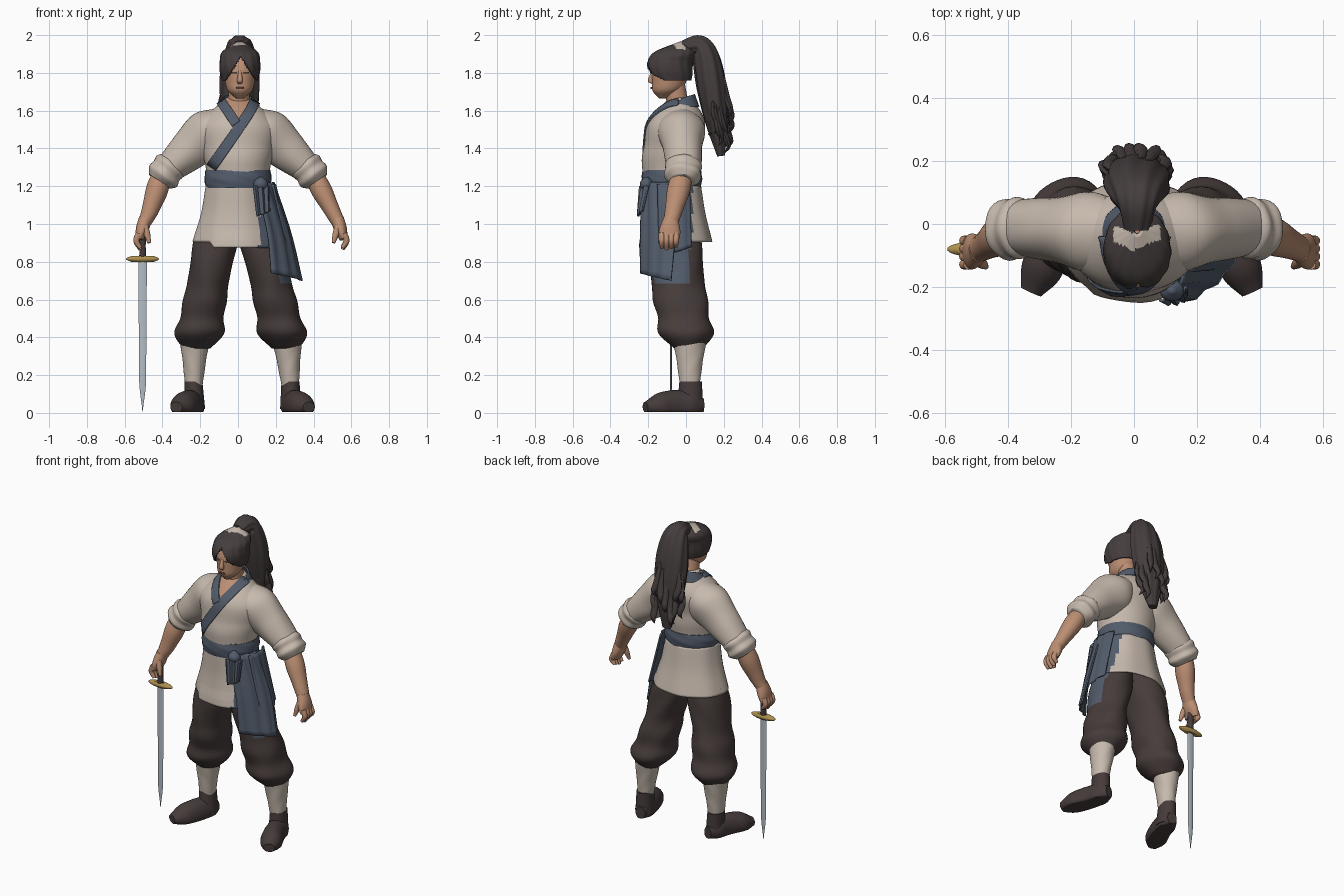
import bpy, bmesh, math, random
from mathutils import Vector
from mathutils.bvhtree import BVHTree

random.seed(4)
cube = bpy.data.objects.get("Cube")
if cube:
    bpy.data.objects.remove(cube, do_unlink=True)
parts = []
ALONG_X, ALONG_Y, ALONG_Z = Vector((1, 0, 0)), Vector((0, 1, 0)), Vector((0, 0, 1))


def material(name, *rgb):
    m = bpy.data.materials.new(name)
    m.use_nodes = True
    m.diffuse_color = (*rgb, 1)
    m.node_tree.nodes["Principled BSDF"].inputs["Base Color"].default_value = (*rgb, 1)
    return m


linen = material("linen", .57, .49, .42)
blue = material("slate blue cloth", .085, .107, .147)
dark = material("dark trousers", .062, .046, .043)
hair = material("dark hair", .06, .047, .047)
skin = material("skin", .5, .27, .17)
lips = material("lips", .27, .12, .08)
leather = material("boot leather", .06, .044, .043)
steel = material("steel", .45, .51, .56)
gold = material("gold", .42, .28, .08)


def curve(points, t):
    """Smooth value through evenly spaced numbers or vectors, t from start to end."""
    first, last = 2 * points[0] - points[1], 2 * points[-1] - points[-2]
    padded = [first, *points, last]
    i = min(int(t * (len(points) - 1)), len(points) - 2)
    t = t * (len(points) - 1) - i
    a, b, c, d = padded[i:i + 4]
    m, n = (c - a) / 2, (d - b) / 2
    ease = t * t * (3 - 2 * t)
    return b * (1 - ease) + c * ease + m * (t * (1 - t) ** 2) - n * (t * t * (1 - t))


def bridge(bm, rows, closed):
    for a, b in zip(rows, rows[1:]):
        for k in range(len(a) if closed else len(a) - 1):
            j = (k + 1) % len(a)
            bm.faces.new((a[k], a[j], b[j], b[k]))


def finish(name, bm, mats, rule=None, thick=0):
    bmesh.ops.recalc_face_normals(bm, faces=bm.faces[:])
    mesh = bpy.data.meshes.new(name)
    for m in mats:
        mesh.materials.append(m)
    if rule:
        for f in bm.faces:
            f.material_index = int(rule(f.calc_center_median()))
    bm.to_mesh(mesh)
    bm.free()
    ob = bpy.data.objects.new(name, mesh)
    bpy.context.collection.objects.link(ob)
    if thick:
        mod = ob.modifiers.new("thickness", "SOLIDIFY")
        mod.thickness, mod.offset = thick, 0
    parts.append(ob)
    return ob


def loft(name, path, widths, depth, *mats, seg=32, rows=24, ref=None, ripple=0, waves=5, twist=.5,
         rule=None, cut=None, thick=0, move=None):
    """Skin over ellipses along a path; depth is relative to width; rings stay level unless ref is set."""
    bm = bmesh.new()
    path = [Vector(p) for p in path]
    loops = []
    for i in range(rows + 1):
        t = i / rows
        center, width = curve(path, t), max(curve(widths, t), .001)
        u, v = ALONG_X, ALONG_Y
        if ref:
            tangent = curve(path, min(t + .01, 1)) - curve(path, max(t - .01, 0))
            u = tangent.cross(ref).normalized()
            v = u.cross(tangent).normalized()
        v = v * (curve(depth, t) if isinstance(depth, list) else depth)
        loop = []
        for k in range(seg):
            a = math.tau * k / seg
            r = width * (1 + ripple * math.sin(waves * a + twist * i))
            p = center + (u * math.cos(a) + v * math.sin(a)) * r
            loop.append(bm.verts.new(move(p) if move else p))
        loops.append(loop)
    bridge(bm, loops, True)
    if not thick:
        bm.faces.new(loops[0])
        bm.faces.new(loops[-1])
    if cut:
        gone = [f for f in bm.faces if cut(f.calc_center_median())]
        bmesh.ops.delete(bm, geom=gone, context="FACES")
    return finish(name, bm, mats, rule, thick)


def sheet(name, left, right, mat, bulge=0, fold=0, tree=None, cols=12, rows=16):
    """Cloth strip between two edges, bulged outward or laid on a surface from the front."""
    bm = bmesh.new()
    grid = []
    for i in range(rows + 1):
        a, b = (curve([Vector(p) for p in edge], i / rows) for edge in (left, right))
        line = []
        for k in range(cols + 1):
            t = k / cols
            p = a.lerp(b, t)
            if tree:
                hit = tree.ray_cast(Vector((p.x, -1, p.z)), ALONG_Y)[0]
                p.y = hit.y - .004 if hit else -.04
            else:
                out = Vector((p.x, p.y, 0)).normalized()
                p += out * (bulge * math.sin(math.pi * t) + fold * math.sin(3 * math.tau * t))
            line.append(bm.verts.new(p))
        grid.append(line)
    bridge(bm, grid, False)
    return finish(name, bm, [mat], thick=.009)


def band(name, line, width, mat, target):
    """Strip of even width along an x, z line, laid on the front of a part."""
    tree = BVHTree.FromPolygons([v.co for v in target.data.vertices],
                                [p.vertices[:] for p in target.data.polygons])
    line = [Vector((x, 0, z)) for x, z in line]
    left, right = [], []
    for i, p in enumerate(line):
        along = line[min(i + 1, len(line) - 1)] - line[max(i - 1, 0)]
        side = along.cross(ALONG_Y).normalized() * width / 2
        left.append(p + side)
        right.append(p - side)
    sheet(name, left, right, mat, tree=tree)


# Tunic body with bare chest opening, crossed collar
tunic = loft("tunic_body", [(0, -.08, 1.2), (0, -.07, 1.4), (0, -.03, 1.67)],
             [.16, .17, .19, .2, .06], [.9, .9, .75, .9], linen, skin, seg=64, rows=40,
             rule=lambda c: c.y < -.04 and c.z > 1.53 and abs(c.x) < (c.z - 1.52) * .55)
band("collar_over", [(.09, 1.65), (.04, 1.56), (-.14, 1.3)], .055, blue, tunic)
band("collar_under", [(-.09, 1.65), (-.01, 1.53)], .05, blue, tunic)
loft("collar_neck", [(0, -.03, 1.62), (0, -.025, 1.685)], [.1, .07], .95,
     blue, thick=.012, cut=lambda c: c.y < -.06 or c.z > 1.67 - c.y * .2 + c.y * .6)

# Waist sash, skirt and hanging sash ends
loft("waist_sash", [(0, -.075, 1.19), (0, -.075, 1.285)], [.17, .178, .172], .9, blue, ripple=.006)
skirt = loft("tunic_skirt", [(0, -.07, 1.2), (0, -.05, .905)], [.165, .19, .235], [.87, .78],
             linen, blue, seg=56, thick=.012, ripple=.012, waves=8, twist=0,
             rule=lambda c: c.x > .11 and c.y < .03)
for v in skirt.data.vertices:
    if v.co.y < -.12 and -.13 < v.co.x < .17 and v.co.z < .96:
        v.co.z -= .03
        v.co.y -= .01
sheet("hanging_sash", [(.09, -.23, 1.22), (.155, -.24, .95), (.175, -.24, .74)],
      [(.19, -.08, 1.22), (.28, -.06, .95), (.34, -.08, .7)], blue, bulge=.02, fold=.006)
sheet("side_sash", [(.18, -.15, 1.21), (.27, -.14, .82)], [(.17, .02, 1.21), (.25, .03, .88)],
      blue, bulge=.02, fold=.004)
sheet("short_sash_end", [(.08, -.24, 1.2), (.1, -.25, 1.04)], [(.17, -.2, 1.2), (.17, -.23, 1.07)],
      blue, bulge=.01, fold=.006)
loft("sash_knot", [(.12, -.21, 1.17), (.12, -.21, 1.25)], [.01, .035, .035, .01], .9, blue)

# Neck, head and face
loft("neck", [(0, -.04, 1.6), (.01, -.06, 1.75)], [.06, .053], 1, skin)
head = loft("head", [(.01, -.12, 1.665), (.01, -.09, 1.75), (.01, -.07, 1.92)],
            [.02, .062, .078, .083, .05], 1.15, skin)
loft("nose", [(.01, -.17, 1.82), (.01, -.187, 1.76), (.01, -.17, 1.74)], [.006, .015, .01], 1, skin)
band("mouth", [(-.01, 1.72), (.03, 1.72)], .008, lips, head)
for s, label in ((1, "left"), (-1, "right")):
    band(label + "_eye", [(.01 + s * .02, 1.8), (.01 + s * .045, 1.8)], .008, lips, head)

# Hair cap parted over the brow, with a cloth tie on the crown
loft("hair_cap", [(.01, -.08, 1.76), (.01, -.083, 1.86), (.01, -.02, 1.96)], [.088, .1, .1, .087, .01],
     1.15, hair, linen, seg=80, rows=48, thick=.012, ripple=.015, waves=14, twist=.1,
     rule=lambda c: c.z > 1.92 and abs(c.y + .055 - abs(c.x) * .4) < .025 and abs(c.x - .01) < .07,
     cut=lambda c: c.y < -.08 and abs(c.x - .015) < (1.885 - c.z) * .65)

# Ponytail and loose curling strands
loft("ponytail", [(.01, -.02, 1.93), (.01, .085, 1.93), (.01, .14, 1.7), (.01, .185, 1.36)],
     [.04, .05, .068, .078, .065, .02], [1, 1.3, 1.4], hair, seg=56, rows=40,
     ref=ALONG_X, ripple=.04, waves=9, twist=.12)
for i in range(18):
    a = math.tau * i / 18
    x, y, z = .01 + .095 * math.cos(a), .17 + .055 * math.sin(a), random.uniform(1.46, 1.68)
    sway = random.uniform(-.02, .02)
    loft("hair_strand", [(x * .8, y - .02, z + .12), (x, y, z), (x + sway, y + .02, z - .06), (x, y, z - .1)],
         [.01, .022, .016, 0], .8, hair, seg=8, rows=12, ref=ALONG_Y)

# Arms and legs, mirrored with a slightly wider stance on the left
for s, label in ((1, "left_"), (-1, "right_")):
    def arm(p):
        shift = .036 * min(1, max(0, (1.25 - p.z) / .2)) if s < 0 else 0
        return Vector((s * (p.x - shift), p.y, p.z))

    def leg(p):
        shift = .05 * max(0, 1 - p.z) if s < 0 else 0
        return Vector((s * (p.x - shift), p.y, max(p.z, .004)))

    loft(label + "sleeve", [(.06, -.03, 1.55), (.2, -.02, 1.44), (.36, -.01, 1.3)], [.08, .13, .11, .08],
         [1.2, .9, 1.1], linen, ref=ALONG_Y, ripple=.012, twist=.2, move=arm)
    loft(label + "rolled_cuff", [(.335, -.01, 1.335), (.425, -.02, 1.225)], [.06, .088, .084, .088, .06], 1.1,
         linen, ref=ALONG_Y, ripple=.02, twist=.2, move=arm)
    loft(label + "forearm", [(.4, -.02, 1.26), (.53, -.08, 1.01)], [.05, .055, .045, .036], 1.1,
         skin, ref=ALONG_Y, move=arm)
    loft(label + "palm", [(.525, -.08, 1.03), (.56, -.09, .92)], [.035, .034, .022], [1.1, 1.6, 2.4],
         skin, ref=ALONG_Y, move=arm)
    for i in range(4):
        y, low = -.128 + .025 * i, .865 + .008 * abs(i - 1)
        loft(label + "finger", [(.56, y, .95), (.574, y, .91), (.553, y, low)], [.017, .016, .01], 1,
             skin, seg=12, rows=12, ref=ALONG_Y, move=arm)
    loft(label + "thumb", [(.53, -.115, .99), (.505, -.135, .9)], [.018, .017, .009], 1,
         skin, seg=12, rows=12, ref=ALONG_Y, move=arm)

    loft(label + "trouser_leg", [(.1, -.05, 1), (.172, -.043, .7), (.252, .015, .34)],
         [.1, .115, .118, .115, .11, .108, .118, .116, .132, .07], [1, 1.28, 1.05], dark, blue, seg=40, rows=48,
         ripple=.022, waves=4, twist=.3, move=leg,
         rule=lambda c: c.x > .22 and c.y < .02 and c.z > .68)
    loft(label + "calf_wrap", [(.26, .02, .38), (.277, .02, .14)], [.078, .06, .046], 1.12,
         linen, ripple=.012, waves=4, move=leg)
    loft(label + "boot_ankle", [(.278, .02, .02), (.278, .025, .165)], [.055, .048], 1.25, leather, move=leg)
    loft(label + "boot_foot", [(.268, .09, .04), (.305, -.06, .04), (.375, -.215, .03)],
         [.03, .057, .06, .064, .064, .035], [1.3, 1.3, .8], leather, ref=ALONG_Z, move=leg)

# Sword held point down
def blade_axis(*heights):
    return [(-.505, -.08, z) for z in heights]


loft("sword_blade", blade_axis(.82, .008), [.023, .022, .021, .02, .019, .017, 0], .3, steel, seg=4)
loft("sword_guard", blade_axis(.8, .83), [.06, .084, .084, .06], .27, gold)
loft("sword_grip", blade_axis(.82, .975), [.019, .017, .019], 1, leather, ripple=.04, waves=3)
loft("sword_pommel", blade_axis(.965, 1), [.01, .022, .01], 1, gold)

# Smooth shading with sharp creases kept
bpy.ops.object.select_all(action="DESELECT")
for ob in parts:
    ob.select_set(True)
bpy.context.view_layer.objects.active = parts[0]
bpy.ops.object.shade_smooth_by_angle(angle=math.radians(50))
